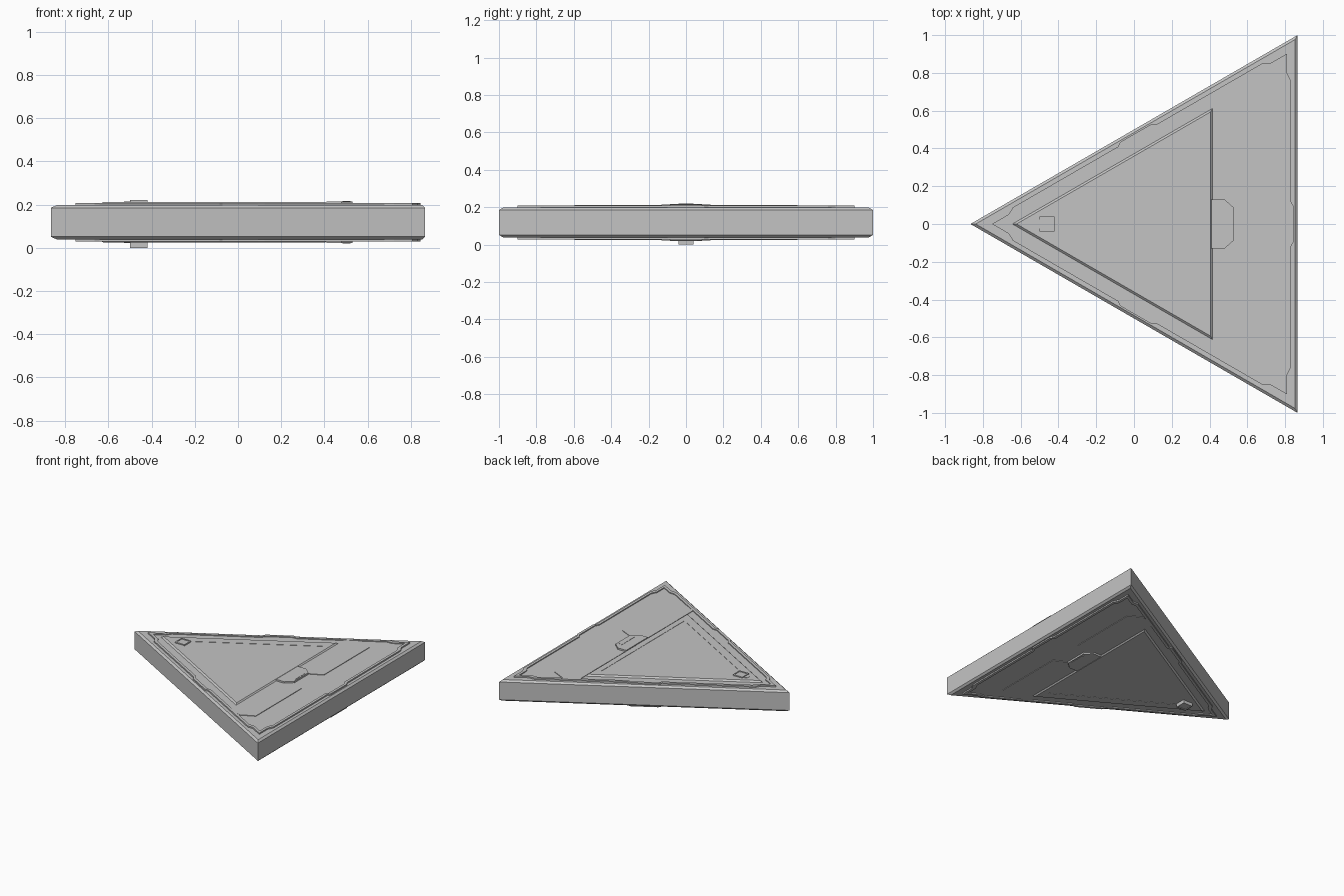
import bpy, bmesh
from math import sqrt, sin, cos, pi

cube = bpy.data.objects.get("Cube")
if cube:
    bpy.data.objects.remove(cube, do_unlink=True)

metal = bpy.data.materials.new("plain_grey")
metal.use_nodes = True
GREY = (0.55, 0.55, 0.55, 1)
metal.diffuse_color = GREY
metal.node_tree.nodes["Principled BSDF"].inputs["Base Color"].default_value = GREY

R3 = sqrt(3)
MID = 0.118          # height of the slab's middle plane
CX = R3 / 6          # centroid of the big triangle


def loft(name, loops):
    """Join stacked outlines [(points, z), ...] into one closed solid."""
    bm = bmesh.new()
    rings = [[bm.verts.new((x, y, z)) for x, y in pts] for pts, z in loops]
    for a, b in zip(rings, rings[1:]):
        for i in range(len(a)):
            j = (i + 1) % len(a)
            bm.faces.new((a[i], a[j], b[j], b[i]))
    bm.faces.new(rings[0])
    bm.faces.new(rings[-1])
    bmesh.ops.recalc_face_normals(bm, faces=bm.faces)
    mesh = bpy.data.meshes.new(name)
    bm.to_mesh(mesh)
    bm.free()
    mesh.materials.append(metal)
    obj = bpy.data.objects.new(name, mesh)
    bpy.context.collection.objects.link(obj)
    return obj


def triangle(right, apex, inset=0.0):
    """Equilateral outline pointing to -x."""
    right, apex = right - inset, apex + 2 * inset
    half = (right - apex) / R3
    return [(right, -half), (right, half), (apex, 0)]


def rim(d, jog):
    """Outline at distance d inside the slab edge, stepped at corners and middles."""
    corner = d + 0.021
    half = [(corner, jog), (d, jog - 0.04), (d, 0.12), (d - 0.015, 0.095)]
    side = [(corner, -(1 - corner * R3))]
    side += [(e, -y) for e, y in half] + half[::-1]
    pts = []
    for k in range(3):
        c, s = cos(k * 2 * pi / 3), sin(k * 2 * pi / 3)
        for e, y in side:
            x = R3 / 2 - e - CX
            pts.append((CX + x * c - y * s, x * s + y * c))
    return pts


def rect(x0, x1, half):
    return [(x0, -half), (x1, -half), (x1, half), (x0, half)]


# Triangular slab with chamfered rims
def slab(inset):
    return triangle(R3 / 2, -R3 / 2, inset)


loft("slab", [(slab(0.014), MID - 0.08), (slab(0), MID - 0.067),
              (slab(0), MID + 0.067), (slab(0.014), MID + 0.08)])

# The same fittings on the upper and lower faces
for side, s, knob_h in (("upper", 1, 0.102), ("lower", -1, 0.118)):
    def part(name, *loops):
        return loft(side + "_" + name, [(p, MID + s * h) for p, h in loops])

    # Border frame around a shallow floor
    outer, inner = rim(0.036, 0.8), rim(0.056, 0.78)
    part("border_frame", (outer, 0.07), (outer, 0.09), (inner, 0.09), (inner, 0.083))

    # Raised triangular panel with a shallow inner field
    base, top = triangle(0.418, -0.65), triangle(0.418, -0.65, 0.014)
    field = triangle(0.36, -0.5)
    part("triangle_panel", (base, 0.08), (top, 0.094), (field, 0.094), (field, 0.092))

    # Pair of long covers
    for label, m in (("left", 1), ("right", -1)):
        cover = [(x, m * y) for x, y in
                 ((0.415, 0.135), (0.48, 0.135), (0.53, 0.09), (0.625, 0.135),
                  (0.625, 0.68), (0.52, 0.73), (0.415, 0.68))]
        part("cover_" + label, (cover, 0.08), (cover, 0.087))

    # Central latch with a slot
    latch = [(0.41, -0.13), (0.48, -0.13), (0.53, -0.085),
             (0.53, 0.085), (0.48, 0.13), (0.41, 0.13)]
    part("latch", (latch, 0.08), (latch, 0.096))
    slot = [(0.485, -0.085), (0.52, -0.06), (0.52, 0.06), (0.485, 0.085)]
    part("latch_grip", (slot, 0.09), (slot, 0.098))

    # Square knob and its small tab near the tip
    block, socket = rect(-0.5, -0.42, 0.04), rect(-0.492, -0.428, 0.03)
    part("knob", (block, 0.085), (block, knob_h), (socket, knob_h), (socket, knob_h - 0.004))
    tab = [(-0.5, -0.025), (-0.5, 0.025), (-0.515, 0.025), (-0.527, 0.01),
           (-0.527, -0.01), (-0.515, -0.025)]
    part("knob_tab", (tab, 0.085), (tab, 0.096))
